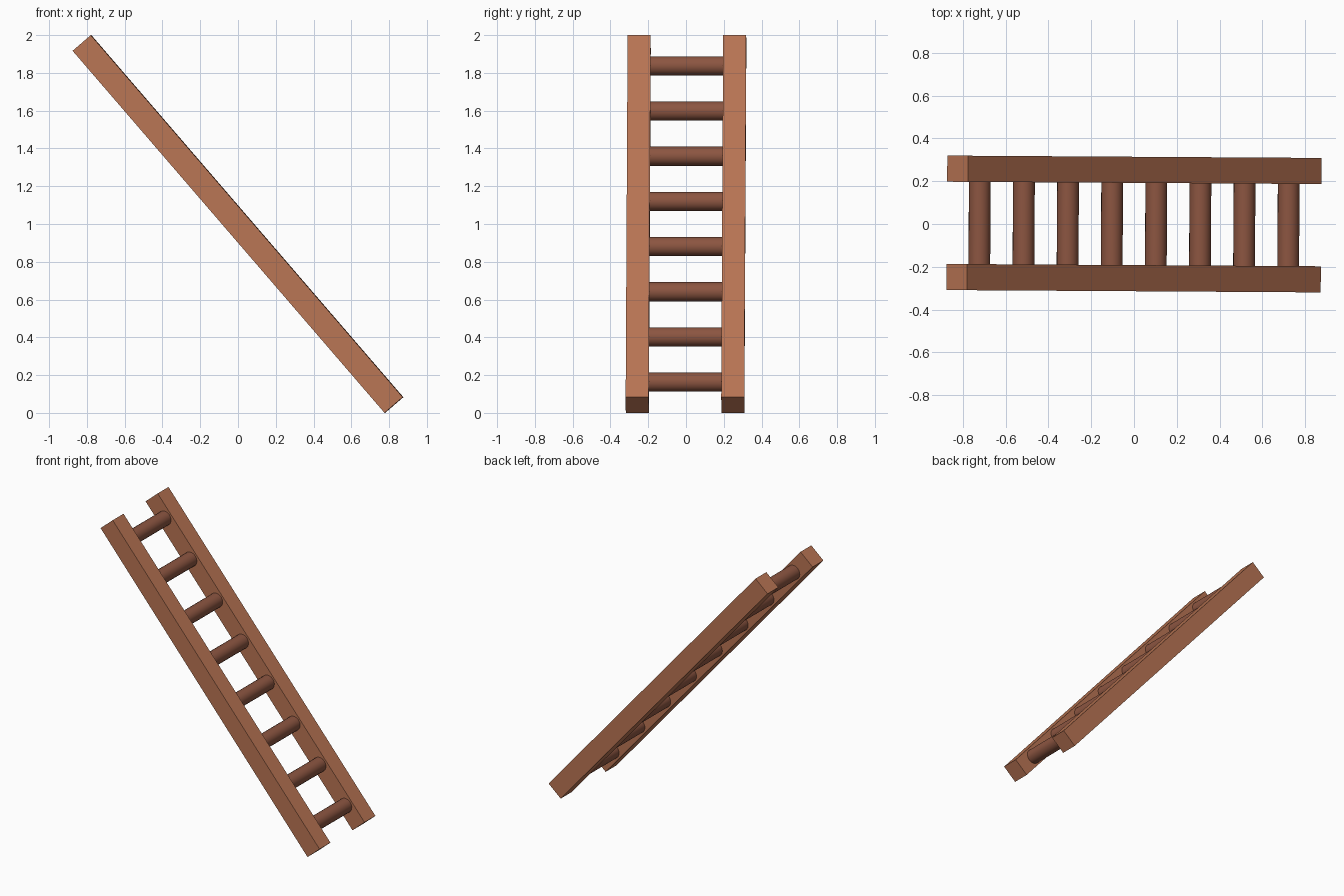
import bpy, math
from mathutils import Matrix

if "Cube" in bpy.data.objects:
    bpy.data.objects.remove(bpy.data.objects["Cube"])

LENGTH, DEPTH, WIDTH = 2.53, 0.127, 0.122   # rail size
RAIL_Y = 0.253                              # rail centre offset
RUNGS, SPACING, RADIUS = 8, 0.3157, 0.051

# Whole ladder leans back towards -x with a very slight yaw
LEAN = (Matrix.Translation((0, 0, 1.0))
        @ Matrix.Rotation(math.radians(-0.36), 4, 'Z')
        @ Matrix.Rotation(math.radians(-40.75), 4, 'Y'))


def material(name, rgb):
    m = bpy.data.materials.new(name)
    lin = [c / 12.92 if c <= 0.04045 else ((c + 0.055) / 1.055) ** 2.4 for c in rgb]
    m.diffuse_color = (*lin, 1)
    m.use_nodes = True
    m.node_tree.nodes["Principled BSDF"].inputs["Base Color"].default_value = m.diffuse_color
    return m


rail_wood = material("rail wood", (0.73, 0.46, 0.33))
rung_wood = material("rung wood", (0.55, 0.335, 0.255))


def finish(name, local, mat):
    ob = bpy.context.object
    ob.name = name
    ob.data.materials.append(mat)
    ob.data.transform(LEAN @ local)
    return ob


# Two side rails
for side, name in ((-1, "front_rail"), (1, "back_rail")):
    bpy.ops.mesh.primitive_cube_add(size=1)
    finish(name, Matrix.Translation((0, side * RAIL_Y, 0))
           @ Matrix.Diagonal((DEPTH, WIDTH, LENGTH, 1)), rail_wood)

# Round rungs between the rails, ends set slightly into the wood
for i in range(RUNGS):
    bpy.ops.mesh.primitive_cylinder_add(vertices=20, radius=RADIUS, depth=0.41)
    z = (i - (RUNGS - 1) / 2) * SPACING
    finish(f"rung_{i + 1}", Matrix.Translation((0, 0, z))
           @ Matrix.Rotation(math.pi / 2, 4, 'X'), rung_wood)
    bpy.ops.object.shade_smooth_by_angle(angle=math.radians(30))
